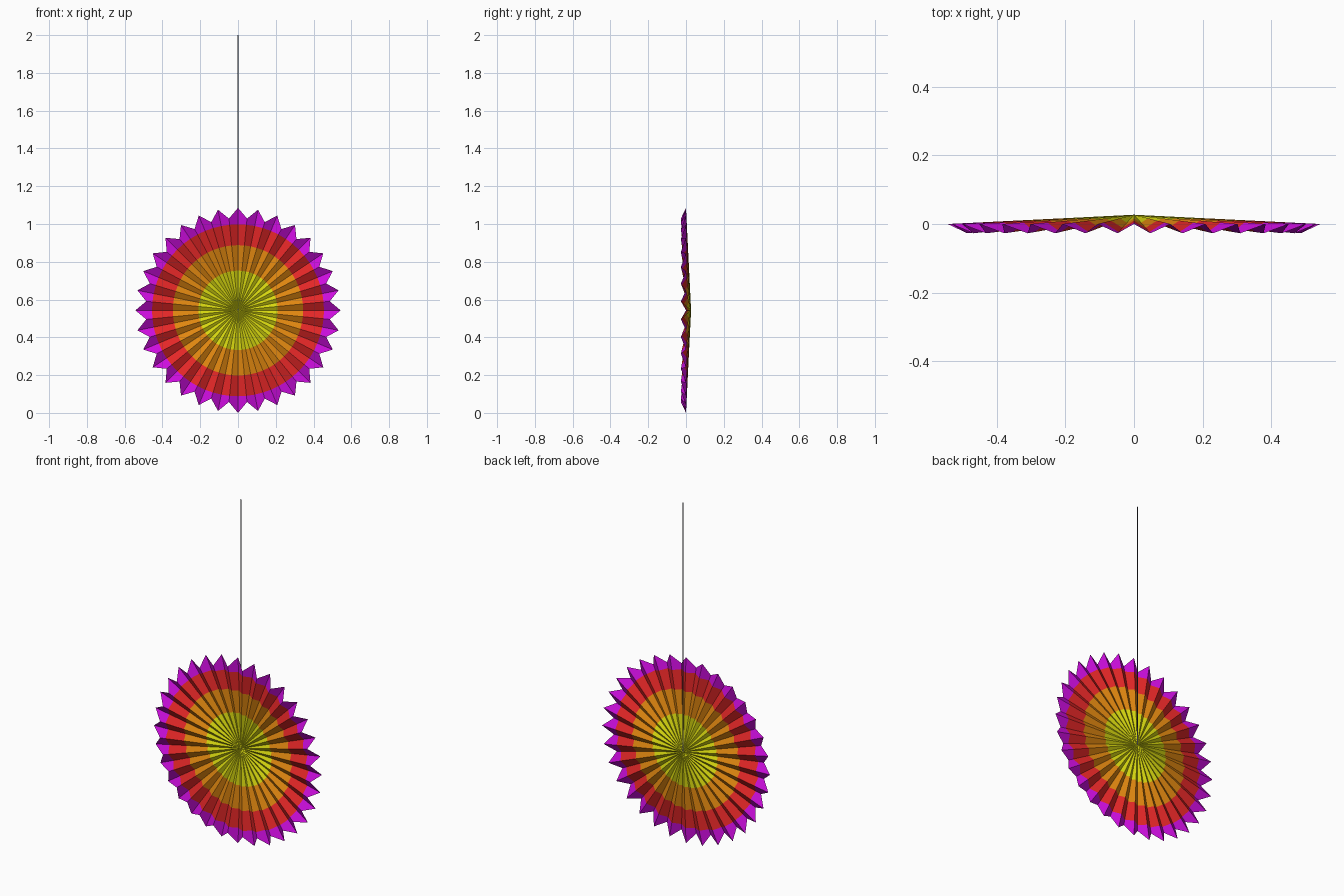
import bpy, bmesh, math

if "Cube" in bpy.data.objects:
    bpy.data.objects.remove(bpy.data.objects["Cube"])

R_TIP, R_RIDGE = 0.543, 0.488      # back-fold tips and front-fold ends
Y_HUB, Y_TIP, Y_RIDGE = 0.027, 0.0, -0.027
PLEATS = 32
CZ = R_TIP                          # hub height, lowest tip rests on z = 0


def material(name, rgb):
    m = bpy.data.materials.new(name)
    m.diffuse_color = (*rgb, 1)
    m.use_nodes = True
    m.node_tree.nodes["Principled BSDF"].inputs["Base Color"].default_value = m.diffuse_color
    return m


def make_object(name, bm, mats):
    me = bpy.data.meshes.new(name)
    bm.to_mesh(me)
    bm.free()
    for m in mats:
        me.materials.append(m)
    ob = bpy.data.objects.new(name, me)
    bpy.context.collection.objects.link(ob)
    return ob


yellow = material("yellow paper", (0.68, 0.68, 0.005))
orange = material("orange paper", (0.74, 0.24, 0.005))
red = material("red paper", (0.77, 0.02, 0.02))
purple = material("purple paper", (0.60, 0.004, 0.72))
grey = material("grey string", (0.07, 0.07, 0.09))

# Pleated paper rosette: rings of zigzag points, one colour per band
bm = bmesh.new()
rings = []
for r in (0.015, 0.21, 0.345, 0.455, None):
    ring = []
    for i in range(2 * PLEATS):
        a = math.pi * i / PLEATS
        end_r, end_y = (R_RIDGE, Y_RIDGE) if i % 2 else (R_TIP, Y_TIP)
        rad = r or end_r
        y = Y_HUB + (end_y - Y_HUB) * rad / end_r
        ring.append(bm.verts.new((rad * math.sin(a), y, CZ + rad * math.cos(a))))
    rings.append(ring)
hub = bm.verts.new((0, Y_HUB, CZ))
n = 2 * PLEATS
for i in range(n):
    j = (i + 1) % n
    bm.faces.new((hub, rings[0][i], rings[0][j]))
    for band in range(4):
        a, b = rings[band], rings[band + 1]
        bm.faces.new((a[i], b[i], b[j], a[j])).material_index = band
bmesh.ops.recalc_face_normals(bm, faces=bm.faces)
if sum(f.normal.y for f in bm.faces) > 0:
    bmesh.ops.reverse_faces(bm, faces=bm.faces)
make_object("pleated_rosette", bm, (yellow, orange, red, purple))

# Hanging string: thin flat strip from the hub upward
bm = bmesh.new()
bmesh.ops.create_cube(bm, size=1)
for v in bm.verts:
    v.co = (v.co.x * 0.006, Y_HUB + v.co.y * 0.001, CZ + (v.co.z + 0.5) * (2 - CZ))
make_object("hanging_string", bm, (grey,))
